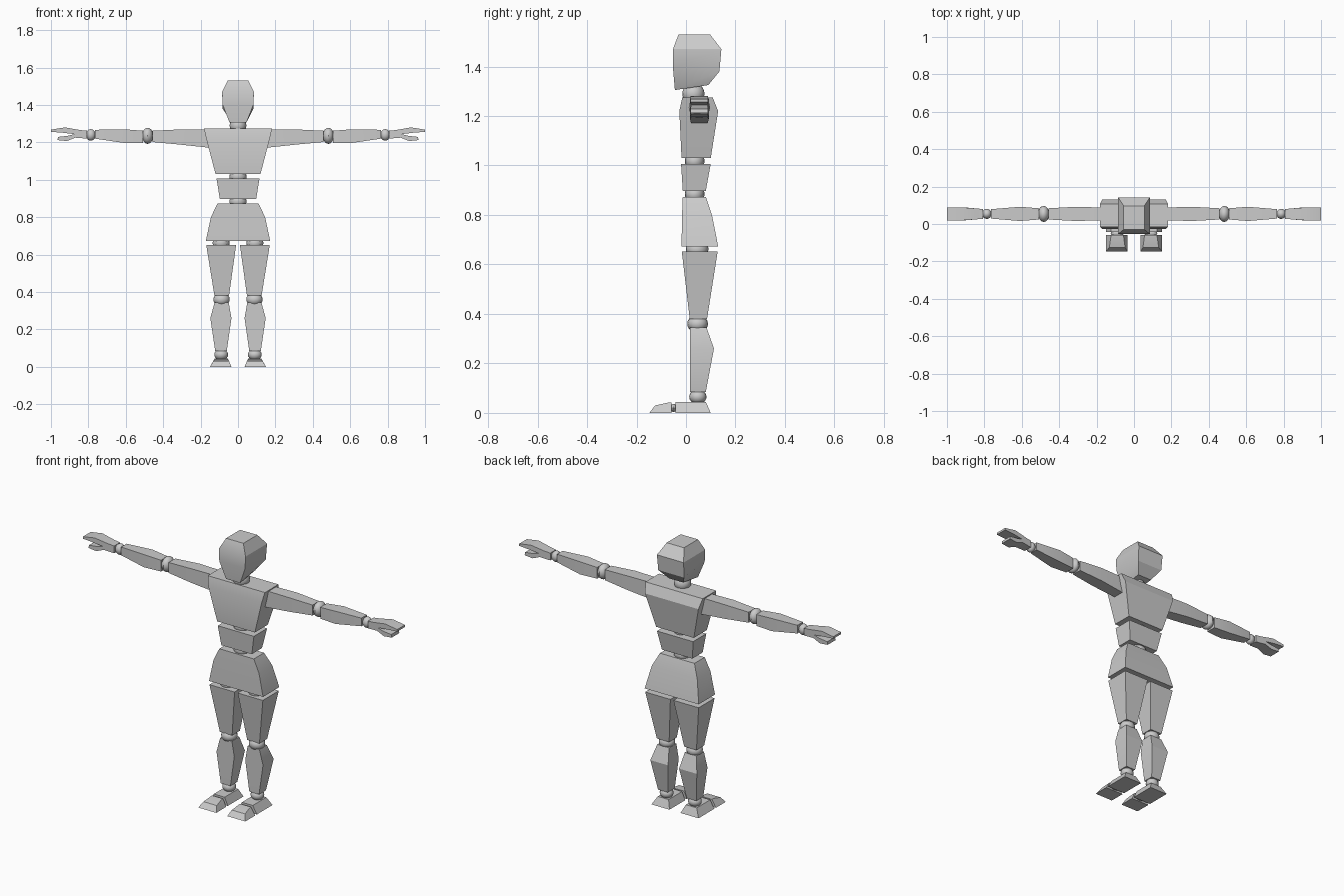
import bpy, bmesh
from math import radians
from mathutils import Matrix

if "Cube" in bpy.data.objects:
    bpy.data.objects.remove(bpy.data.objects["Cube"])


def finish(name, bm, mirror):
    bmesh.ops.recalc_face_normals(bm, faces=bm.faces)
    mesh = bpy.data.meshes.new(name)
    bm.to_mesh(mesh)
    bm.free()
    for p in mesh.polygons:
        p.use_smooth = True
    mesh.set_sharp_from_angle(angle=radians(28))
    ob = bpy.data.objects.new(name, mesh)
    bpy.context.collection.objects.link(ob)
    if mirror:
        m = ob.modifiers.new("mirror", 'MIRROR')
        m.use_mirror_merge = False
    return ob


def loft(name, rings, mirror=False):
    bm = bmesh.new()
    rows = [[bm.verts.new(p) for p in r] for r in rings]
    n = len(rows[0])
    for a, b in zip(rows, rows[1:]):
        for i in range(n):
            j = (i + 1) % n
            bm.faces.new((a[i], a[j], b[j], b[i]))
    bm.faces.new(rows[0])
    bm.faces.new(rows[-1])
    return finish(name, bm, mirror)


def level(z, x0, x1, y0, y1, zback=None):
    zb = z if zback is None else zback
    return [(x0, y0, z), (x1, y0, z), (x1, y1, zb), (x0, y1, zb)]


def body(z, hw, y0, y1, zback=None):
    return level(z, -hw, hw, y0, y1, zback)


ARM_Y = 0.054


def arm(x, z0, z1, hy):
    return [(x, ARM_Y - hy, z0), (x, ARM_Y + hy, z0), (x, ARM_Y + hy, z1), (x, ARM_Y - hy, z1)]


def ball(name, centre, radii, mirror=False):
    bm = bmesh.new()
    bmesh.ops.create_uvsphere(bm, u_segments=16, v_segments=10, radius=1,
                              matrix=Matrix.LocRotScale(centre, None, radii))
    return finish(name, bm, mirror)


# Head and torso blocks
loft("head", [body(1.305, .045, -.045, .09, 1.325), body(1.40, .082, -.053, .135, 1.38),
              body(1.47, .085, -.053, .143), body(1.53, .055, -.03, .097)])
loft("chest", [body(1.03, .12, -.018, .10), body(1.22, .17, -.027, .13),
               body(1.275, .182, -.015, .108)])
loft("waist", [body(.897, .097, -.013, .08), body(1.007, .115, -.02, .10)])
loft("hips", [body(.673, .172, -.018, .13), body(.80, .145, -.016, .105),
              body(.873, .11, -.013, .08)])

# Torso joints
ball("neck_joint", (0, .03, 1.29), (.045, .045, .045))
ball("upper_waist_joint", (0, .035, 1.018), (.046, .04, .04))
ball("lower_waist_joint", (0, .035, .885), (.046, .04, .04))

# Legs
ball("hip_joint", (.09, .045, .662), (.046, .046, .04), True)
loft("thigh", [level(.38, .048, .126, .015, .085), level(.652, .01, .17, -.017, .128)], True)
ball("knee_joint", (.088, .047, .36), (.044, .042, .036), True)
loft("shin", [level(.085, .06, .122, .017, .08), level(.26, .035, .148, .016, .113),
              level(.345, .05, .125, .016, .083)], True)
ball("ankle_joint", (.09, .048, .065), (.037, .035, .03), True)
loft("foot", [level(0, .035, .15, -.043, .10), level(.045, .055, .124, -.043, .08)], True)
loft("toe", [level(0, .035, .15, -.148, -.058), level(.03, .048, .132, -.125, -.058),
             level(.042, .055, .124, -.07, -.058)], True)
ball("toe_joint", (.09, -.05, .02), (.035, .016, .016), True)

# Arms
loft("upper_arm", [arm(.14, 1.17, 1.268, .033), arm(.31, 1.188, 1.269, .038),
                   arm(.458, 1.202, 1.262, .03)], True)
ball("elbow_joint", (.483, ARM_Y, 1.235), (.03, .043, .043), True)
loft("forearm", [arm(.507, 1.197, 1.262, .03), arm(.61, 1.197, 1.27, .038),
                 arm(.765, 1.22, 1.267, .025)], True)
ball("wrist_joint", (.787, ARM_Y, 1.24), (.026, .027, .031), True)

# Mitten hand: side profile with fingers above and thumb below
profile = [(.808, 1.262), (.845, 1.266), (.925, 1.28), (1.0, 1.268), (1.0, 1.256),
           (.94, 1.252), (.875, 1.244), (.91, 1.235), (.962, 1.229), (.965, 1.212),
           (.915, 1.207), (.87, 1.225), (.808, 1.22)]


def hand_side(s):
    return [(x, ARM_Y + s * (.026 + .009 * min(1, (x - .808) / .1)), z) for x, z in profile]


loft("hand", [hand_side(-1), hand_side(1)], True)
